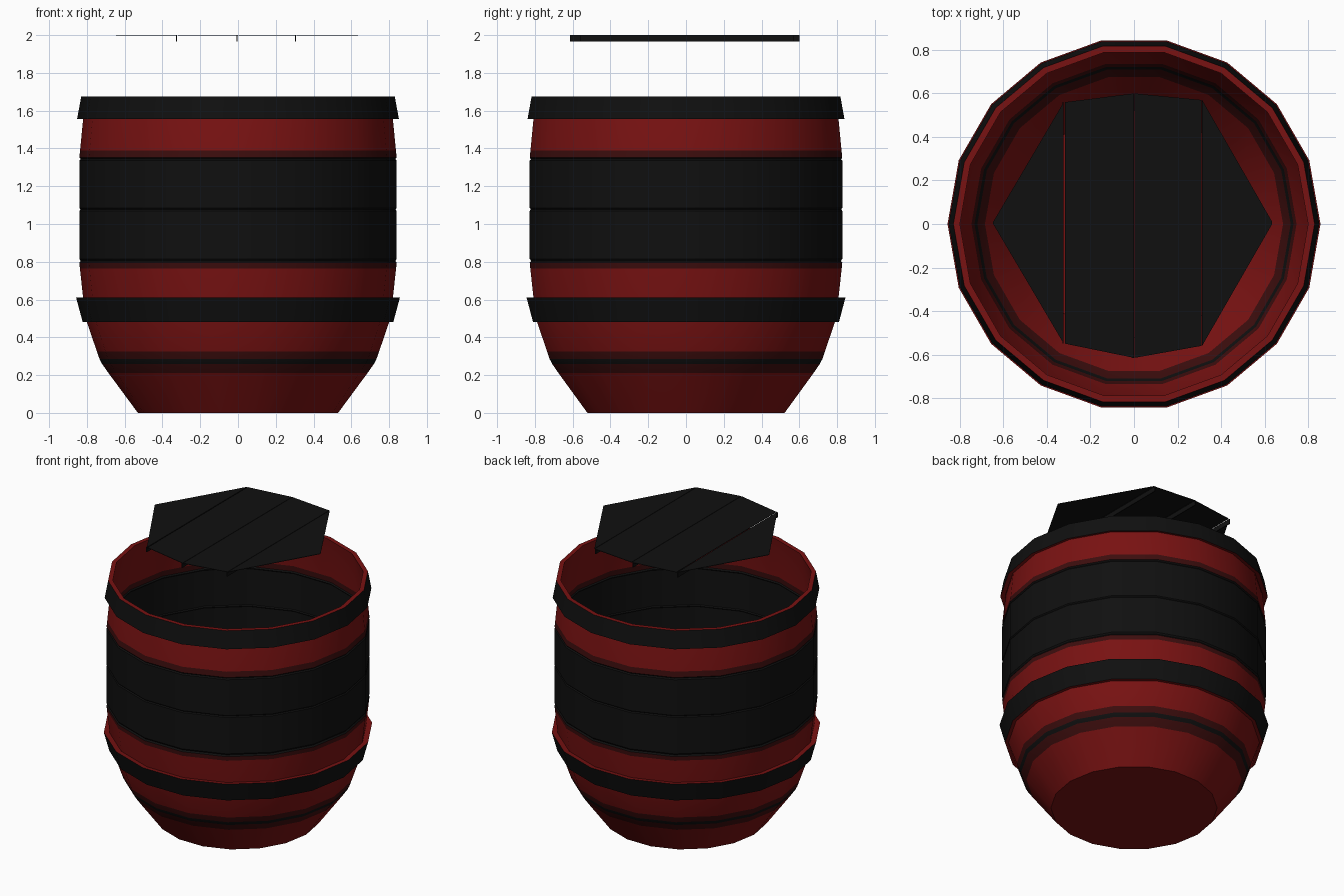
import bpy, bmesh, math

cube = bpy.data.objects.get("Cube")
if cube:
    bpy.data.objects.remove(cube, do_unlink=True)

SIDES = 18


def make_material(name, color):
    mat = bpy.data.materials.new(name)
    mat.use_nodes = True
    mat.diffuse_color = (*color, 1)
    bsdf = next(n for n in mat.node_tree.nodes if n.type == 'BSDF_PRINCIPLED')
    bsdf.inputs["Base Color"].default_value = (*color, 1)
    return mat


RED, DARK, BLACK = 0, 1, 2
MATERIALS = [make_material("red", (0.19, 0.006, 0.006)),
             make_material("dark red", (0.045, 0.004, 0.004)),
             make_material("black", (0.005, 0.005, 0.005))]


def add_object(name, bm):
    mesh = bpy.data.meshes.new(name)
    bm.to_mesh(mesh)
    bm.free()
    for mat in MATERIALS:
        mesh.materials.append(mat)
    obj = bpy.data.objects.new(name, mesh)
    bpy.context.collection.objects.link(obj)
    return obj


def revolve(name, profile, closed=False, floor=False):
    """Spin (radius, height, colour of the strip that starts here) points."""
    bm = bmesh.new()
    rings = []
    for r, z, _ in profile:
        angles = [math.tau * i / SIDES for i in range(SIDES)]
        rings.append([bm.verts.new((r * math.cos(a), r * math.sin(a), z)) for a in angles])
    pairs = list(zip(rings, rings[1:]))
    if closed:
        pairs.append((rings[-1], rings[0]))
    for (low, high), point in zip(pairs, profile):
        for i in range(SIDES):
            j = (i + 1) % SIDES
            face = bm.faces.new((low[i], low[j], high[j], high[i]))
            face.material_index = point[2]
    if floor:
        bm.faces.new(rings[0][::-1]).material_index = RED
    obj = add_object(name, bm)
    bpy.ops.object.select_all(action='DESELECT')
    obj.select_set(True)
    bpy.context.view_layer.objects.active = obj
    bpy.ops.object.shade_smooth_by_angle(angle=math.radians(25))
    return obj


# Barrel shell: one open wall with painted bands and shallow seams
revolve("barrel_wall", [
    (0.53, 0, RED), (0.685, 0.21, DARK), (0.72, 0.26, BLACK), (0.733, 0.285, DARK),
    (0.747, 0.325, RED), (0.80, 0.48, RED), (0.82, 0.61, RED), (0.837, 0.765, DARK),
    (0.84, 0.795, BLACK), (0.833, 0.805, BLACK), (0.84, 0.815, BLACK),
    (0.84, 1.07, BLACK), (0.834, 1.077, BLACK), (0.84, 1.084, BLACK),
    (0.84, 1.335, BLACK), (0.833, 1.343, BLACK), (0.84, 1.351, DARK),
    (0.836, 1.39, RED), (0.82, 1.555, RED), (0.80, 1.67, RED)], floor=True)

# Hoops: black outside, red on the rims
revolve("lower_hoop", [(0.80, 0.48, RED), (0.822, 0.48, BLACK),
                       (0.857, 0.61, RED), (0.82, 0.605, RED)], closed=True)
revolve("top_hoop", [(0.82, 1.565, RED), (0.852, 1.555, BLACK),
                     (0.83, 1.675, RED), (0.80, 1.675, RED)], closed=True)

# Lid: four thin planks floating over the opening, with lips at the joints
EDGE = [(-0.65, 0.01, 0.0), (-0.32, 0.56, -0.55), (0.0, 0.60, -0.615),
        (0.31, 0.57, -0.56), (0.635, 0.01, 0.0)]
TOP, LIP, GAP = 2.0, 1.965, 0.003

for n, (a, b) in enumerate(zip(EDGE, EDGE[1:])):
    bm = bmesh.new()
    x0, x1 = a[0] + GAP, b[0] - (GAP if n == 0 else 0)
    corners = [(x0, a[2]), (x1, b[2]), (x1, b[1]), (x0, a[1])]
    top = [bm.verts.new((x, y, TOP)) for x, y in corners]
    under = [bm.verts.new((x, y, TOP - 0.003)) for x, y in corners]
    bm.faces.new(top)
    bm.faces.new(under[::-1])
    for i in range(4):
        j = (i + 1) % 4
        bm.faces.new((under[i], under[j], top[j], top[i]))
    for face in bm.faces:
        face.material_index = BLACK
    add_object(f"lid_plank_{n + 1}", bm)

for n, (x, back, front) in enumerate(EDGE[1:-1]):
    bm = bmesh.new()
    bmesh.ops.create_cube(bm, size=1)
    for v in bm.verts:
        v.co.x = x - 0.006 + v.co.x * 0.006
        v.co.y = back if v.co.y > 0 else front
        v.co.z = TOP - 0.001 if v.co.z > 0 else LIP
    for face in bm.faces:
        face.material_index = BLACK
    add_object(f"lid_lip_{n + 1}", bm)
